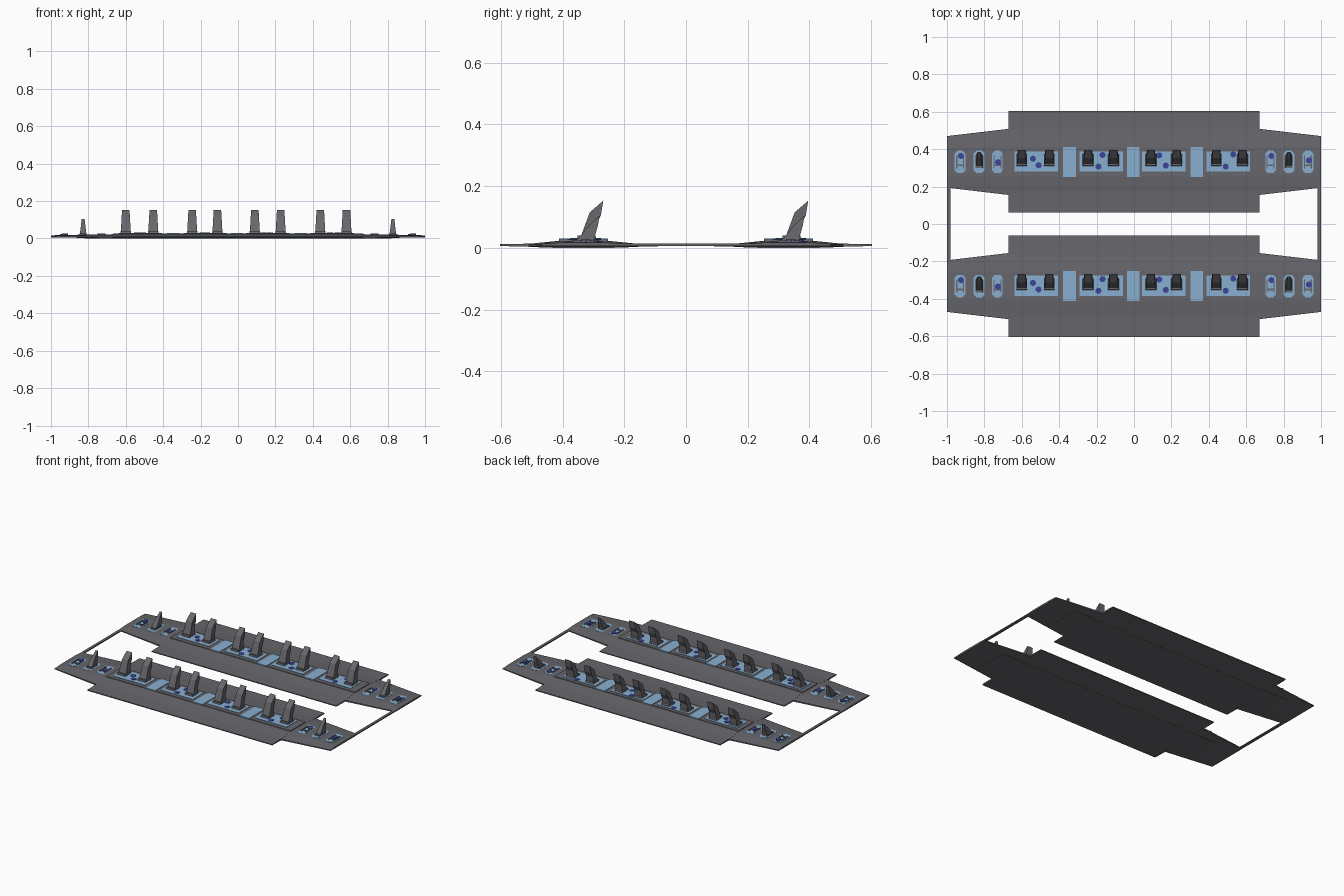
import bpy, bmesh, math

cube = bpy.data.objects.get("Cube")
if cube:
    bpy.data.objects.remove(cube, do_unlink=True)


def material(name, rgb):
    m = bpy.data.materials.new(name)
    m.use_nodes = True
    m.diffuse_color = (*rgb, 1)
    m.node_tree.nodes["Principled BSDF"].inputs["Base Color"].default_value = (*rgb, 1)
    return m


GREY = material("hull grey", (0.135, 0.135, 0.15))
BLUE = material("panel blue", (0.25, 0.43, 0.63))
NAVY = material("stud navy", (0.045, 0.06, 0.32))


def loft(name, mat, rings):
    """Closed solid through rings that have equal point counts."""
    bm = bmesh.new()
    loops = [[bm.verts.new(p) for p in ring] for ring in rings]
    n = len(loops[0])
    for a, b in zip(loops, loops[1:]):
        for i in range(n):
            j = (i + 1) % n
            bm.faces.new((a[i], a[j], b[j], b[i]))
    bm.faces.new(loops[0])
    bm.faces.new(loops[-1][::-1])
    bmesh.ops.recalc_face_normals(bm, faces=bm.faces)
    me = bpy.data.meshes.new(name)
    bm.to_mesh(me)
    bm.free()
    me.materials.append(mat)
    ob = bpy.data.objects.new(name, me)
    bpy.context.collection.objects.link(ob)
    return ob


def rect(x, y, w, d, z):
    return [(x + sx * w / 2, y + sy * d / 2, z)
            for sx, sy in ((-1, -1), (1, -1), (1, 1), (-1, 1))]


def block(name, mat, x, y, w, d, z0, z1, taper=0.0):
    return loft(name, mat, [rect(x, y, w, d, z0), rect(x, y, w - taper, d - taper, z1)])


def oval(x, y, w, d, z):
    """Rectangle with cut corners."""
    a, b, c = w / 2, d / 2, 0.016
    half = [(a, -b + c), (a, b - c), (a - c, b), (c - a, b)]
    return [(x + s * px, y + s * py, z) for s in (1, -1) for px, py in half]


def section(x, yc, half):
    """Mirrored hull cross-section; half runs bottom to top on one side."""
    pts = [(x, yc + py, pz) for py, pz in half]
    return pts + [(x, yc - py, pz) for py, pz in reversed(half)]


def stud(x, y, z0, z1, r=0.017):
    ring = [(r * math.cos(k * math.tau / 7), r * math.sin(k * math.tau / 7)) for k in range(7)]
    loft("stud", NAVY, [[(x + px, y + py, z) for px, py in ring] for z in (z0, z1)])


def fin(name, x, y, side, w0, w1):
    """Backward-leaning fin: side profile narrowed from w0 at the foot to w1 at the tip."""
    top = max(z for _, z in side)
    width = [w0 + (w1 - w0) * (z - 0.02) / (top - 0.02) for _, z in side]
    loft(name, GREY, [[(x + s * w / 2, y + py, pz) for (py, pz), w in zip(side, width)]
                      for s in (-1, 1)])


BIG_FIN = [(-0.015, 0.02), (0.02, 0.115), (0.064, 0.153), (0.056, 0.105), (0.04, 0.075), (0.036, 0.02)]
SMALL_FIN = [(-0.03, 0.015), (0.02, 0.075), (0.052, 0.105), (0.046, 0.07), (0.03, 0.015)]

# Panel centre, its two fins, and its two studs
BAYS = [
    (-0.522, (-0.60, -0.453), ((-0.54, 0.017), (-0.51, -0.018))),
    (-0.175, (-0.245, -0.11), ((-0.168, 0.037), (-0.19, -0.025))),
    (0.158, (0.09, 0.228), ((0.135, 0.035), (0.17, -0.02))),
    (0.505, (0.44, 0.58), ((0.53, 0.04), (0.49, -0.025))),
]

for yc in (-0.332, 0.332):
    # Broad middle hull, keel and raised deck
    mid = [(0.1, 0.001), (0.17, 0.004), (0.271, 0.006), (0.271, 0.012), (0.17, 0.014), (0.08, 0.023)]
    loft("middle_hull", GREY, [section(x, yc, mid) for x in (-0.67, 0.67)])
    block("keel", GREY, 0, yc, 1.64, 0.2, 0.0, 0.006)
    block("deck", GREY, 0, yc, 1.34, 0.158, 0.018, 0.027, 0.004)

    # Tapered end hulls with their panels
    for s in (-1, 1):
        root = [(0.1, 0.001), (0.178, 0.003), (0.178, 0.012), (0.08, 0.023)]
        tip = [(0.1, 0.006), (0.138, 0.007), (0.138, 0.013), (0.08, 0.017)]
        loft("end_hull", GREY, [section(s * 0.66, yc, root), section(s, yc, tip)])
        for px in (0.73, 0.828, 0.93):
            z = 0.031 - 0.012 * px
            loft("end_panel", BLUE, [oval(s * px, yc, 0.06, 0.12, h) for h in (0.01, z)])
            if px != 0.828:
                for side in (-1, 1):
                    block("rail", GREY, s * px + side * 0.018, yc, 0.006, 0.07, 0.01, z + 0.005)
                block("rail_bridge", GREY, s * px, yc - 0.018, 0.036, 0.01, 0.01, z + 0.004)
        block("small_fin_base", GREY, s * 0.828, yc, 0.042, 0.07, 0.01, 0.027, 0.004)
        fin("small_fin", s * 0.828, yc, SMALL_FIN, 0.036, 0.015)
    for x, dy in ((-0.925, 0.032), (-0.727, -0.002), (0.735, 0.032), (0.935, 0.008)):
        stud(x, yc + dy, 0.01, 0.027)

    # Cross strips between the bays
    for x in (-0.345, -0.004, 0.336):
        block("cross_strip", BLUE, x, yc, 0.068, 0.16, 0.018, 0.03)

    # Bays with paired fins and studs
    for x, fins, studs in BAYS:
        block("bay_panel", BLUE, x, yc + 0.002, 0.233, 0.108, 0.02, 0.0295)
        for fx in fins:
            block("fin_base", GREY, fx, yc + 0.01, 0.062, 0.066, 0.02, 0.04, 0.008)
            fin("large_fin", fx, yc, BIG_FIN, 0.055, 0.04)
        for sx, dy in studs:
            stud(sx, yc + dy, 0.02, 0.032)

# Thin bars joining the two hulls
for s in (-1, 1):
    block("end_bar", GREY, s * 0.991, 0, 0.018, 0.42, 0.007, 0.014)
